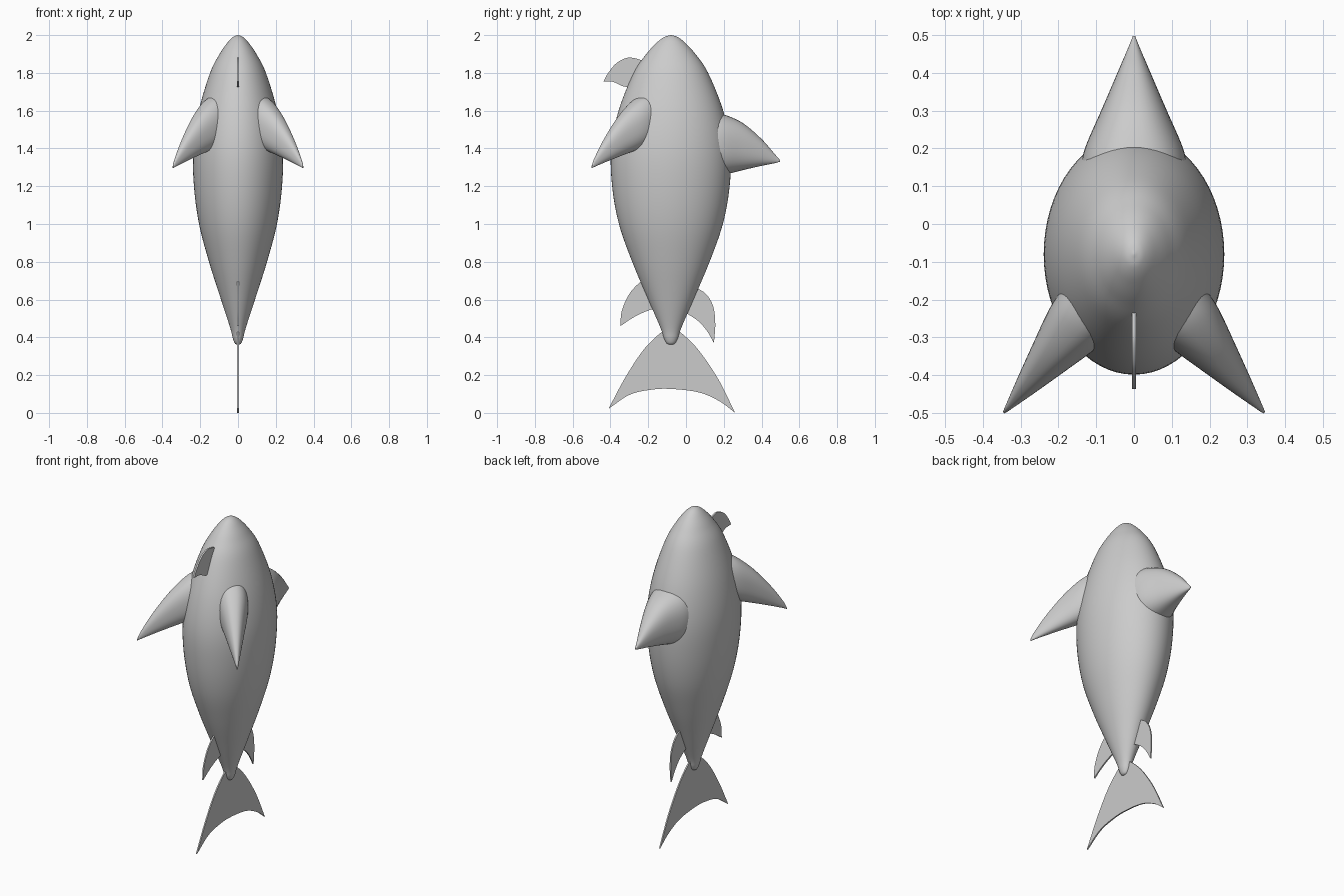
import bpy, bmesh, math
from mathutils import Vector

if "Cube" in bpy.data.objects:
    bpy.data.objects.remove(bpy.data.objects["Cube"])

AXIS_Y = -0.08  # body axis position

grey = bpy.data.materials.new("plain grey")
grey.diffuse_color = (0.6, 0.6, 0.6, 1)
grey.use_nodes = True
grey.node_tree.nodes["Principled BSDF"].inputs["Base Color"].default_value = grey.diffuse_color


def spline(pts, steps=8):
    """Smooth curve through the given points (any dimension)."""
    p = [Vector(q) for q in pts]
    p = [2 * p[0] - p[1]] + p + [2 * p[-1] - p[-2]]
    out = []
    for a, b, c, d in zip(p, p[1:], p[2:], p[3:]):
        for i in range(steps):
            t = i / steps
            out.append(0.5 * (2 * b + (c - a) * t + (2 * a - 5 * b + 4 * c - d) * t * t
                              + (3 * b - a - 3 * c + d) * t ** 3))
    return out + [p[-2]]


def finish(name, bm, angle=40):
    bmesh.ops.remove_doubles(bm, verts=bm.verts, dist=1e-5)
    bmesh.ops.recalc_face_normals(bm, faces=bm.faces)
    mesh = bpy.data.meshes.new(name)
    bm.to_mesh(mesh)
    bm.free()
    mesh.materials.append(grey)
    obj = bpy.data.objects.new(name, mesh)
    bpy.context.collection.objects.link(obj)
    bpy.ops.object.select_all(action='DESELECT')
    obj.select_set(True)
    bpy.context.view_layer.objects.active = obj
    bpy.ops.object.shade_smooth_by_angle(angle=math.radians(angle))
    return obj


def loft(name, rings):
    """Skin a list of closed rings and cap both ends."""
    bm = bmesh.new()
    vr = [[bm.verts.new(p) for p in ring] for ring in rings]
    n = len(vr[0])
    for a, b in zip(vr, vr[1:]):
        for i in range(n):
            j = (i + 1) % n
            bm.faces.new((a[i], a[j], b[j], b[i]))
    bm.faces.new(vr[0])
    bm.faces.new(vr[-1])
    return finish(name, bm)


def plate(name, segments, thick=0.008):
    """Thin upright plate in the x = 0 plane, outlined by smooth (y, z) segments."""
    outline = []
    for seg in segments:
        outline += spline(seg)[:-1]
    bm = bmesh.new()
    face = bm.faces.new([bm.verts.new((-thick / 2, p[0], p[1])) for p in outline])
    ext = bmesh.ops.extrude_face_region(bm, geom=[face])
    moved = [v for v in ext["geom"] if isinstance(v, bmesh.types.BMVert)]
    bmesh.ops.translate(bm, verts=moved, vec=(thick, 0, 0))
    bmesh.ops.triangulate(bm, faces=[f for f in bm.faces if len(f.verts) > 4])
    return finish(name, bm)


# Body: elliptical lathe, (half depth, height) from tail to nose
profile = [(0.002, 0.36), (0.022, 0.368), (0.037, 0.395), (0.055, 0.45), (0.12, 0.6),
           (0.205, 0.8), (0.275, 1.0), (0.311, 1.2), (0.316, 1.4), (0.277, 1.6),
           (0.197, 1.8), (0.13, 1.9), (0.075, 1.96), (0.035, 1.99), (0.002, 2.0)]
SIDES = 64
loft("body", [[(0.75 * p[0] * math.cos(2 * math.pi * i / SIDES),
                AXIS_Y + p[0] * math.sin(2 * math.pi * i / SIDES), p[1])
               for i in range(SIDES)] for p in spline(profile, 6)])


def thick_fin(name, angle, stations):
    """Tapered fin pointing outward; stations are (radius, low z, high z, half thickness)."""
    out = Vector((math.cos(angle), math.sin(angle), 0))
    side = Vector((-out.y, out.x, 0))
    rings = []
    for r, low, high, half in spline(stations, 6):
        ring = []
        for i in range(40):
            a = 2 * math.pi * i / 40
            c, s = math.cos(a), math.sin(a)
            u = math.copysign(abs(c) ** 0.85, c) * half
            w = math.copysign(abs(s) ** 0.85, s) * (high - low) / 2
            ring.append(Vector((0, AXIS_Y, (low + high) / 2 + w)) + out * r + side * u)
        rings.append(ring)
    return loft(name, rings)


# Three thick fins: one behind, two in front
thick_fin("back_fin", math.pi / 2,
          [(0.21, 1.25, 1.595, 0.145), (0.28, 1.26, 1.58, 0.13), (0.38, 1.285, 1.535, 0.087),
           (0.48, 1.308, 1.45, 0.044), (0.55, 1.322, 1.37, 0.014), (0.578, 1.33, 1.338, 0.003)])
for label, sign in (("right", 1), ("left", -1)):
    thick_fin("front_fin_" + label, math.atan2(-0.42, sign * 0.345),
              [(0.17, 1.415, 1.69, 0.09), (0.25, 1.39, 1.65, 0.082), (0.35, 1.36, 1.565, 0.057),
               (0.45, 1.328, 1.45, 0.03), (0.52, 1.304, 1.35, 0.01), (0.543, 1.295, 1.305, 0.003)])

# Thin plates on the centre line
plate("nose_fin", [
    [(-0.2, 1.85), (-0.25, 1.872), (-0.31, 1.88), (-0.37, 1.85), (-0.415, 1.795), (-0.437, 1.755)],
    [(-0.437, 1.755), (-0.385, 1.752), (-0.335, 1.73), (-0.28, 1.72)],
    [(-0.28, 1.72), (-0.2, 1.85)]], 0.01)
plate("lower_front_fin", [
    [(-0.2, 0.72), (-0.24, 0.695), (-0.3, 0.63), (-0.34, 0.54), (-0.347, 0.46)],
    [(-0.347, 0.46), (-0.27, 0.51), (-0.19, 0.545), (-0.12, 0.56)],
    [(-0.12, 0.56), (-0.2, 0.72)]])
plate("lower_back_fin", [
    [(0.02, 0.66), (0.06, 0.658), (0.11, 0.625), (0.145, 0.56), (0.155, 0.47), (0.148, 0.37)],
    [(0.148, 0.37), (0.11, 0.435), (0.06, 0.49), (-0.02, 0.54)],
    [(-0.02, 0.54), (0.02, 0.66)]])
plate("tail_fin", [
    [(-0.41, 0.022), (-0.32, 0.19), (-0.22, 0.34), (-0.12, 0.435), (-0.08, 0.45),
     (-0.04, 0.435), (0.06, 0.34), (0.17, 0.18), (0.26, 0.0)],
    [(0.26, 0.0), (0.18, 0.06), (0.07, 0.108), (-0.08, 0.127), (-0.19, 0.122),
     (-0.3, 0.095), (-0.41, 0.022)]])
